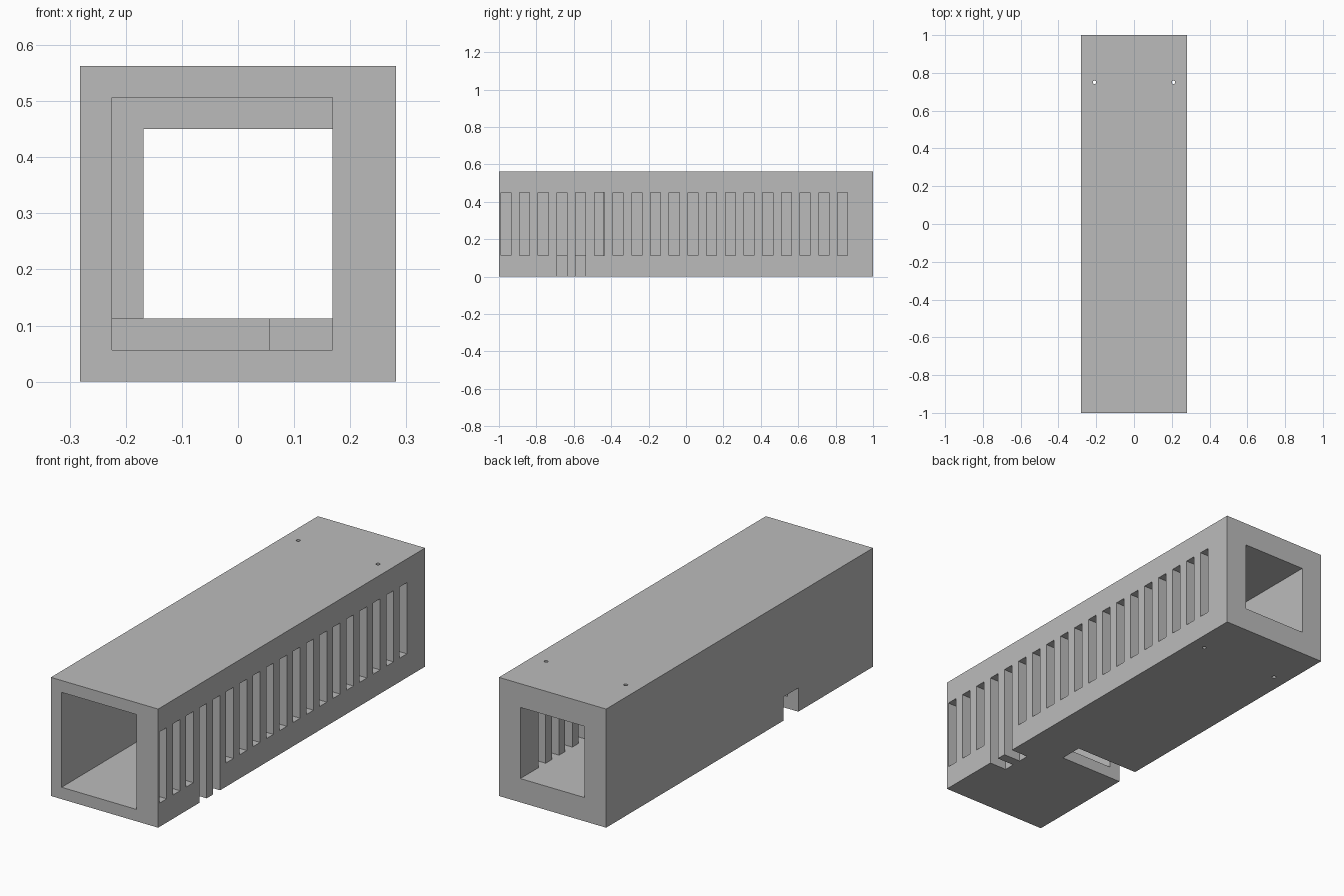
import bpy
import bmesh
from mathutils import Matrix, Vector

cube = bpy.data.objects.get("Cube")
if cube:
    bpy.data.objects.remove(cube, do_unlink=True)

U = 0.05625            # basic wall module
W = 5 * U              # half width
FLOOR, CEIL = 2 * U, 8 * U
STEP_Y = -0.44         # where the wide front cavity narrows


def add_box(bm, lo, hi):
    lo, hi = Vector(lo), Vector(hi)
    size = Matrix.Diagonal((*(hi - lo), 1))
    bmesh.ops.create_cube(bm, size=1, matrix=Matrix.Translation((lo + hi) / 2) @ size)


def make_object(name, bm):
    mesh = bpy.data.meshes.new(name)
    bm.to_mesh(mesh)
    bm.free()
    obj = bpy.data.objects.new(name, mesh)
    bpy.context.collection.objects.link(obj)
    return obj


def boxes(name, spans):
    bm = bmesh.new()
    for lo, hi in spans:
        add_box(bm, lo, hi)
    return make_object(name, bm)


grey = bpy.data.materials.new("plain_grey")
grey.use_nodes = True
colour = (0.5, 0.5, 0.5, 1)
grey.diffuse_color = colour
grey.node_tree.nodes["Principled BSDF"].inputs["Base Color"].default_value = colour

# Outer block
body = boxes("square_tube_body", [((-W, -1, 0), (W, 1, 10 * U))])
body.data.materials.append(grey)

cutters = []

# Wide front cavity and narrower channel through to the back
cutters.append(boxes("front_cavity", [((-4 * U, -1.1, U), (3 * U, STEP_Y, 9 * U))]))
cutters.append(boxes("through_channel", [((-3 * U, -0.6, FLOOR), (3 * U, 1.1, CEIL))]))

# Row of vertical vents in the left wall
starts = [-0.99 + 0.1 * i for i in range(19)]
cutters.append(boxes("side_vents", [
    ((0.15, y, FLOOR), (0.35, y + 0.054, CEIL)) for y in starts]))

# Two shallow notches under the fourth and fifth vents
cutters.append(boxes("lower_notches", [
    ((0.19, y, -0.1), (0.35, y + 0.054, FLOOR + 0.01)) for y in starts[3:5]]))

# Cross slot in the floor, open to the right side
cutters.append(boxes("floor_slot", [((-0.4, STEP_Y, -0.1), (U, STEP_Y + 2 * U, FLOOR))]))

# Two pin holes running top to bottom near the back
bm = bmesh.new()
for x in (-0.209, 0.209):
    bmesh.ops.create_cone(bm, cap_ends=True, segments=16, radius1=0.009, radius2=0.009,
                          depth=1, matrix=Matrix.Translation((x, 0.75, 0.3)))
cutters.append(make_object("pin_holes", bm))

# Cut everything, then bake the result and drop the cutters
for cutter in cutters:
    cutter.hide_render = True
    mod = body.modifiers.new(cutter.name, "BOOLEAN")
    mod.operation = "DIFFERENCE"
    mod.solver = "EXACT"
    mod.object = cutter

bpy.context.view_layer.update()
graph = bpy.context.evaluated_depsgraph_get()
result = bpy.data.meshes.new_from_object(body.evaluated_get(graph))
body.modifiers.clear()
body.data = result
for cutter in cutters:
    bpy.data.objects.remove(cutter, do_unlink=True)
